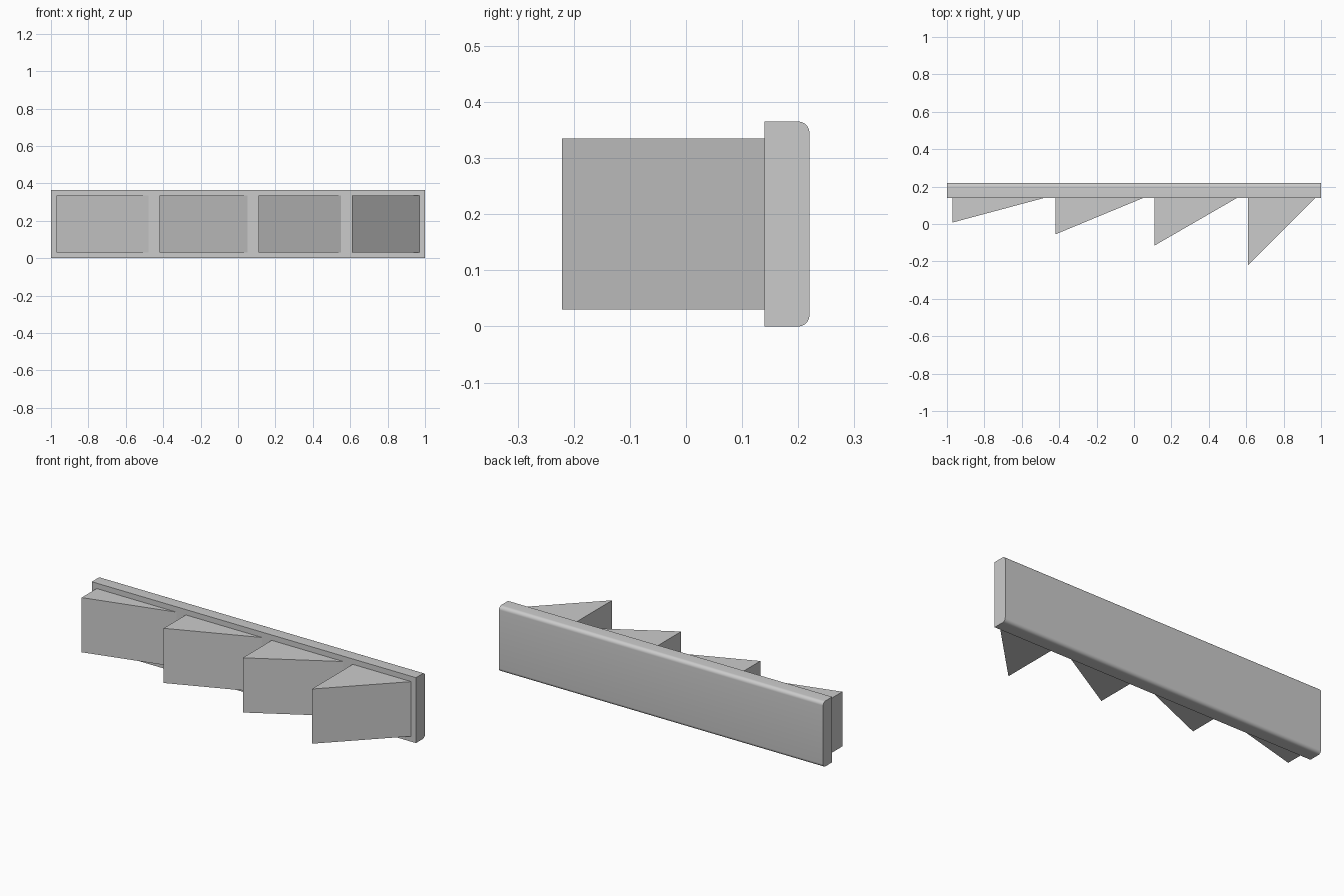
import bpy, math

if "Cube" in bpy.data.objects:
    bpy.data.objects.remove(bpy.data.objects["Cube"])


def extrude(name, profile, place, lo, hi):
    """Closed prism: place(a, b, t) maps a profile point and depth to xyz."""
    n = len(profile)
    verts = [place(a, b, t) for t in (lo, hi) for a, b in profile]
    faces = [tuple(reversed(range(n))), tuple(range(n, 2 * n))]
    faces += [(i, (i + 1) % n, n + (i + 1) % n, n + i) for i in range(n)]
    mesh = bpy.data.meshes.new(name)
    mesh.from_pydata(verts, [], faces)
    obj = bpy.data.objects.new(name, mesh)
    bpy.context.collection.objects.link(obj)
    return obj


# Backing bar: y/z profile with rounded rear edges, run along x
FRONT, BACK, HEIGHT, R = 0.14, 0.22, 0.365, 0.02


def corner(z, start):
    return [(BACK - R + R * math.cos(math.radians(start + 90 * i / 8)),
             z + R * math.sin(math.radians(start + 90 * i / 8))) for i in range(9)]


profile = [(FRONT, 0)] + corner(R, -90) + corner(HEIGHT - R, 0) + [(FRONT, HEIGHT)]
bar = extrude("backing_bar", profile, lambda y, z, x: (x, y, z), -1, 1)
bpy.context.view_layer.objects.active = bar
bar.select_set(True)
bpy.ops.object.shade_smooth_by_angle(angle=math.radians(30))

# Wedges: equal sloped faces at increasing angles
SLOPE = 0.51
for i, (x, degrees) in enumerate([(-0.97, 15), (-0.42, 22.5), (0.11, 30), (0.61, 45)]):
    a = math.radians(degrees)
    triangle = [(x, FRONT), (x, FRONT - SLOPE * math.sin(a)), (x + SLOPE * math.cos(a), FRONT)]
    extrude(f"angle_wedge_{i + 1}", triangle, lambda px, py, z: (px, py, z), 0.03, 0.335)
